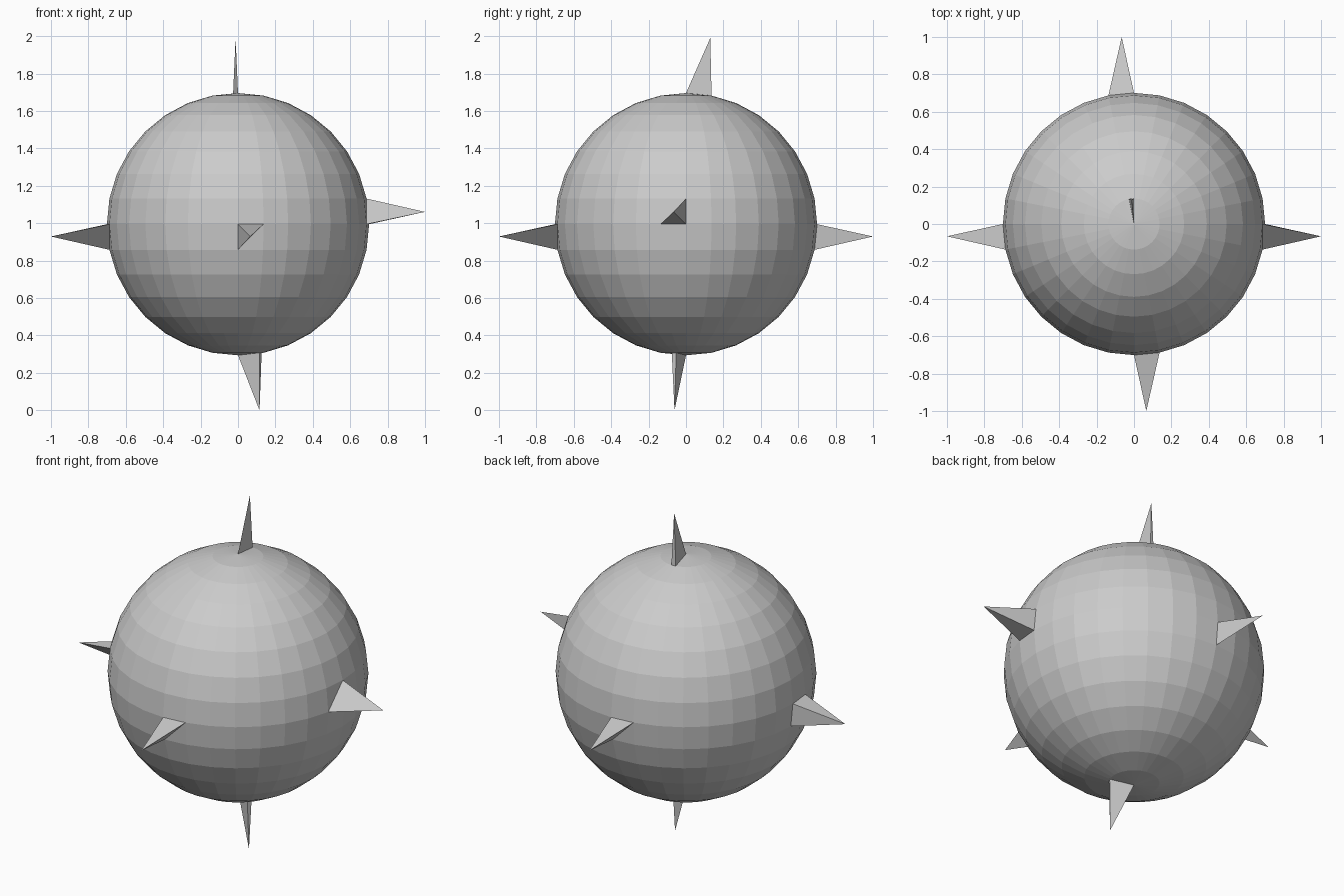
import bpy, bmesh
from math import sin, cos, radians
from mathutils import Vector

if "Cube" in bpy.data.objects:
    bpy.data.objects.remove(bpy.data.objects["Cube"])

R, TIP = 0.701, 1.004          # ball radius, spike tip radius
STEP = 11.25                   # 32 segments, 16 rings
CENTRE_Z = 0.995

bm = bmesh.new()
bmesh.ops.create_uvsphere(bm, u_segments=32, v_segments=16, radius=R)


def vert(lon, lat):
    """Ball vertex nearest to a longitude / latitude given in segment steps."""
    a, b = radians(lon * STEP), radians(lat * STEP)
    p = Vector((cos(a) * cos(b), sin(a) * cos(b), sin(b))) * R
    return min(bm.verts, key=lambda v: (v.co - p).length)


def spike(corner, a, b):
    """Raise a spike from the triangle corner-a-b of the ball."""
    c, va, vb = vert(*corner), vert(*a), vert(*b)
    tri = {c, va, vb}
    face = next(f for f in bm.faces if tri <= set(f.verts))
    if len(face.verts) == 4:
        bmesh.utils.face_split(face, va, vb)
        face = next(f for f in bm.faces if tri == set(f.verts))
    mid = bmesh.ops.poke(bm, faces=[face])["verts"][0]
    mid.co = sum((v.co for v in tri), Vector()).normalized() * TIP


# four side spikes: front, back, left, right
spike((-8, 0), (-7, 0), (-8, -1))
spike((8, 0), (9, 0), (8, -1))
spike((16, 0), (17, 0), (16, -1))
spike((0, 0), (-1, 0), (0, 1))
# top and bottom spikes on the pole triangles
spike((0, 8), (8, 7), (9, 7))
spike((0, -8), (-2, -7), (-3, -7))

bmesh.ops.recalc_face_normals(bm, faces=bm.faces)
mesh = bpy.data.meshes.new("spiked_ball")
bm.to_mesh(mesh)
bm.free()
ball = bpy.data.objects.new("spiked_ball", mesh)
ball.location.z = CENTRE_Z
bpy.context.collection.objects.link(ball)
